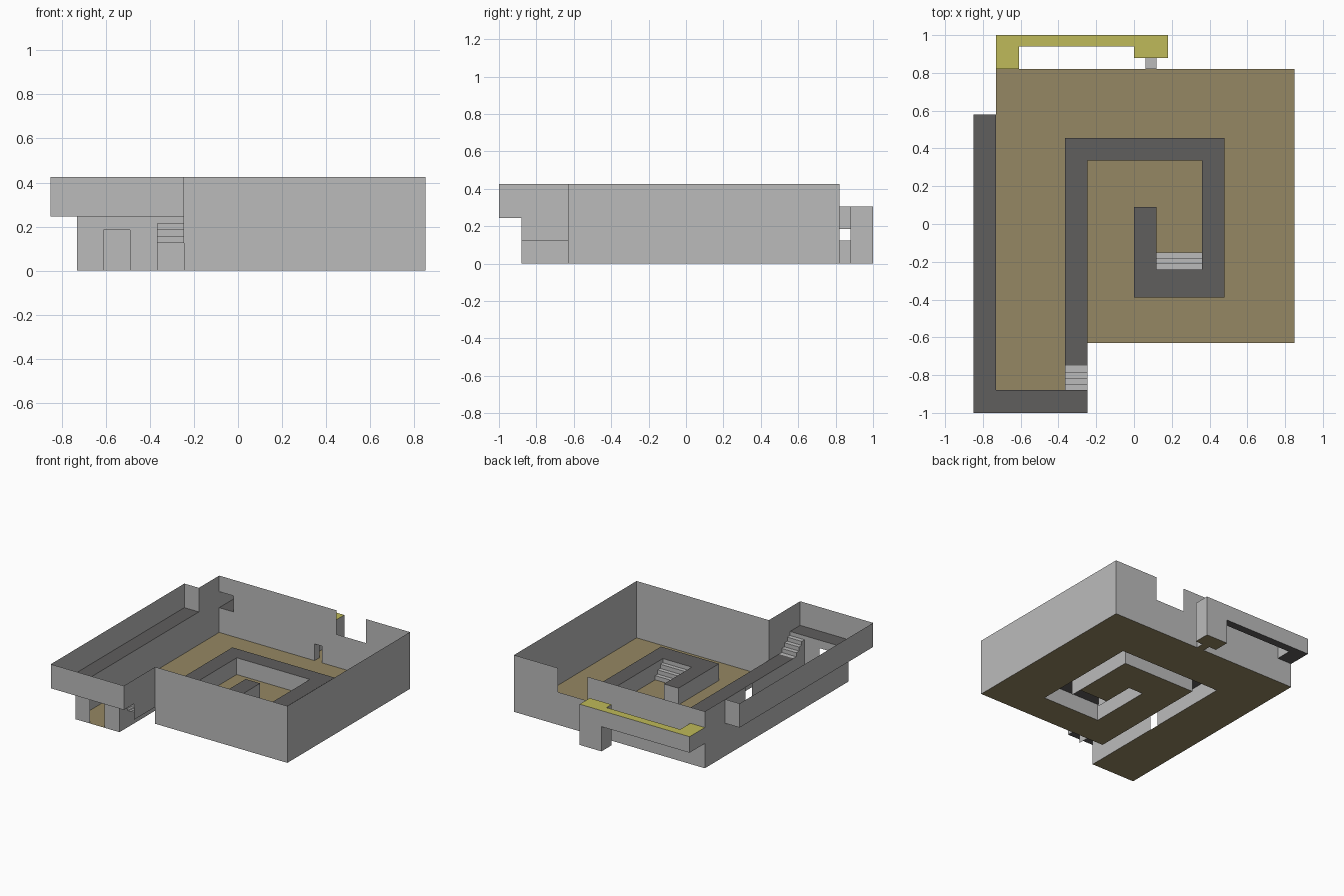
import bpy, bmesh

if "Cube" in bpy.data.objects:
    bpy.data.objects.remove(bpy.data.objects["Cube"])


def material(name, rgb):
    m = bpy.data.materials.new(name)
    m.diffuse_color = (*rgb, 1)
    m.use_nodes = True
    m.node_tree.nodes["Principled BSDF"].inputs["Base Color"].default_value = m.diffuse_color
    return m


GREY = material("wall grey", (0.50, 0.50, 0.50))
TAN = material("floor tan", (0.30, 0.245, 0.125))
DARK = material("walkway dark grey", (0.115, 0.112, 0.11))
YELLOW = material("roof yellow", (0.52, 0.49, 0.10))

TOP, UPPER, PATH = 0.425, 0.245, 0.125      # wall top, gallery and path levels
ROOF, DUCT = 0.305, 0.185                   # annex roof and corridor floor


def build(name, quads, mat):
    """Make one sheet object from a list of quads."""
    bm = bmesh.new()
    for q in quads:
        bm.faces.new([bm.verts.new(p) for p in q])
    bmesh.ops.remove_doubles(bm, verts=bm.verts, dist=0.0005)
    me = bpy.data.meshes.new(name)
    bm.to_mesh(me)
    bm.free()
    me.materials.append(mat)
    ob = bpy.data.objects.new(name, me)
    bpy.context.collection.objects.link(ob)


def flat(x0, x1, y0, y1, z):
    return [(x0, y0, z), (x1, y0, z), (x1, y1, z), (x0, y1, z)]


def wall(p, q, z0, z1):
    return [(*p, z0), (*q, z0), (*q, z1), (*p, z1)]


def run(points, z0, z1):
    """Walls along a polyline."""
    return [wall(p, q, z0, z1) for p, q in zip(points, points[1:])]


def pierced(p, q, z0, z1, holes):
    """Axis-aligned wall with rectangular holes (a0, a1, z0, z1)."""
    ax = 0 if p[0] != q[0] else 1
    cuts = sorted({p[ax], q[ax], *(v for h in holes for v in h[:2])})
    levels = sorted({z0, z1, *(v for h in holes for v in h[2:])})
    out = []
    for a, b in zip(cuts, cuts[1:]):
        for c, d in zip(levels, levels[1:]):
            m, n = (a + b) / 2, (c + d) / 2
            if any(h[0] < m < h[1] and h[2] < n < h[3] for h in holes):
                continue
            s, t = ((a, p[1]), (b, p[1])) if ax == 0 else ((p[0], a), (p[0], b))
            out.append(wall(s, t, c, d))
    return out


def stairs(x0, x1, y, z, depth, rise, treads, risers):
    """Steps falling towards +y from level z."""
    out = []
    for i in range(risers):
        yi, zi = y + i * depth, z - i * rise
        out.append(wall((x0, yi), (x1, yi), zi - rise, zi))
        if i < treads:
            out.append(flat(x0, x1, yi, yi + depth, zi - rise))
    return out


# hall floor, left open under the spiral path
build("hall_floor", [flat(*r, 0) for r in (
    (-.73, -.365, -.88, .82), (-.365, .85, .455, .82), (.48, .85, -.63, .455),
    (-.245, .48, -.63, -.39), (-.245, 0, -.39, .335), (0, .36, .09, .335),
    (.12, .36, -.15, .09))], TAN)

# outer walls
build("hall_walls", run([(-.245, -.63), (.85, -.63), (.85, .82)], 0, TOP), GREY)
build("back_wall", pierced((-.73, .82), (.85, .82), 0, TOP, [
    (-.73, -.61, DUCT, ROOF), (.06, .12, 0, PATH), (.24, .485, UPPER, TOP)]), GREY)
build("left_wall", pierced((-.73, -.88), (-.73, .82), 0, TOP,
                           [(-.88, .58, UPPER, TOP)]), GREY)
build("front_door_wall", pierced((-.73, -.88), (-.365, -.88), 0, UPPER,
                                 [(-.61, -.49, 0, .185)]), GREY)

# upper gallery and its parapet
build("gallery_floor", [flat(-.85, -.73, -1, .58, UPPER),
                        flat(-.73, -.245, -1, -.88, UPPER)], DARK)
build("gallery_parapet", run([(-.73, .58), (-.85, .58), (-.85, -1), (-.245, -1),
                              (-.245, -.88)], UPPER, TOP)
      + [wall((-.245, -.88), (-.245, -.63), PATH, TOP)], GREY)

# raised spiral path
build("spiral_path", [flat(*r, PATH) for r in (
    (-.365, -.245, -.75, .335), (-.365, .48, .335, .455), (.36, .48, -.24, .335),
    (0, .48, -.39, -.24), (0, .12, -.24, .09))], DARK)
build("spiral_sides", pierced((-.365, -.88), (-.365, .455), 0, PATH,
                              [(-.26, -.18, 0, PATH)])
      + run([(-.365, .455), (.48, .455), (.48, -.39), (0, -.39), (0, .09),
             (.12, .09), (.12, -.24)], 0, PATH)
      + run([(.36, -.24), (.36, .335), (-.245, .335), (-.245, -.63)], 0, PATH), GREY)

# two flights of steps
build("upper_stairs", stairs(-.365, -.245, -.88, UPPER, .0325, .03, 4, 4)
      + [wall((-.365, -.88 + i * .0325), (-.365, -.8475 + i * .0325), PATH,
              UPPER - (i + 1) * .03) for i in range(3)], GREY)
build("inner_stairs", stairs(.12, .36, -.24, PATH, .03, PATH / 4, 3, 4), GREY)

# rear annex: low passage, tower and raised corridor
build("annex_floor", [flat(.06, .12, .82, .88, 0), flat(0, .18, .88, 1, 0)], TAN)
build("low_passage", [wall((x, .82), (x, .88), 0, PATH) for x in (.06, .12)]
      + [flat(.06, .12, .82, .88, PATH)], GREY)
build("tower_walls", run([(0, 1), (.18, 1), (.18, .88)], 0, ROOF)
      + pierced((0, .88), (.18, .88), 0, ROOF, [(.06, .12, 0, PATH)])
      + pierced((0, .88), (0, 1), 0, ROOF, [(.94, 1, DUCT, ROOF)]), GREY)
build("corridor_walls", run([(-.73, .82), (-.73, 1), (0, 1)], DUCT, ROOF)
      + run([(-.61, .82), (-.61, .94), (0, .94)], DUCT, ROOF), GREY)
corridor = [(-.73, -.61, .82, .94), (-.73, 0, .94, 1)]
build("corridor_floor", [flat(*r, DUCT) for r in corridor], DARK)
build("annex_roof", [flat(*r, ROOF) for r in corridor + [(0, .18, .88, 1)]], YELLOW)
